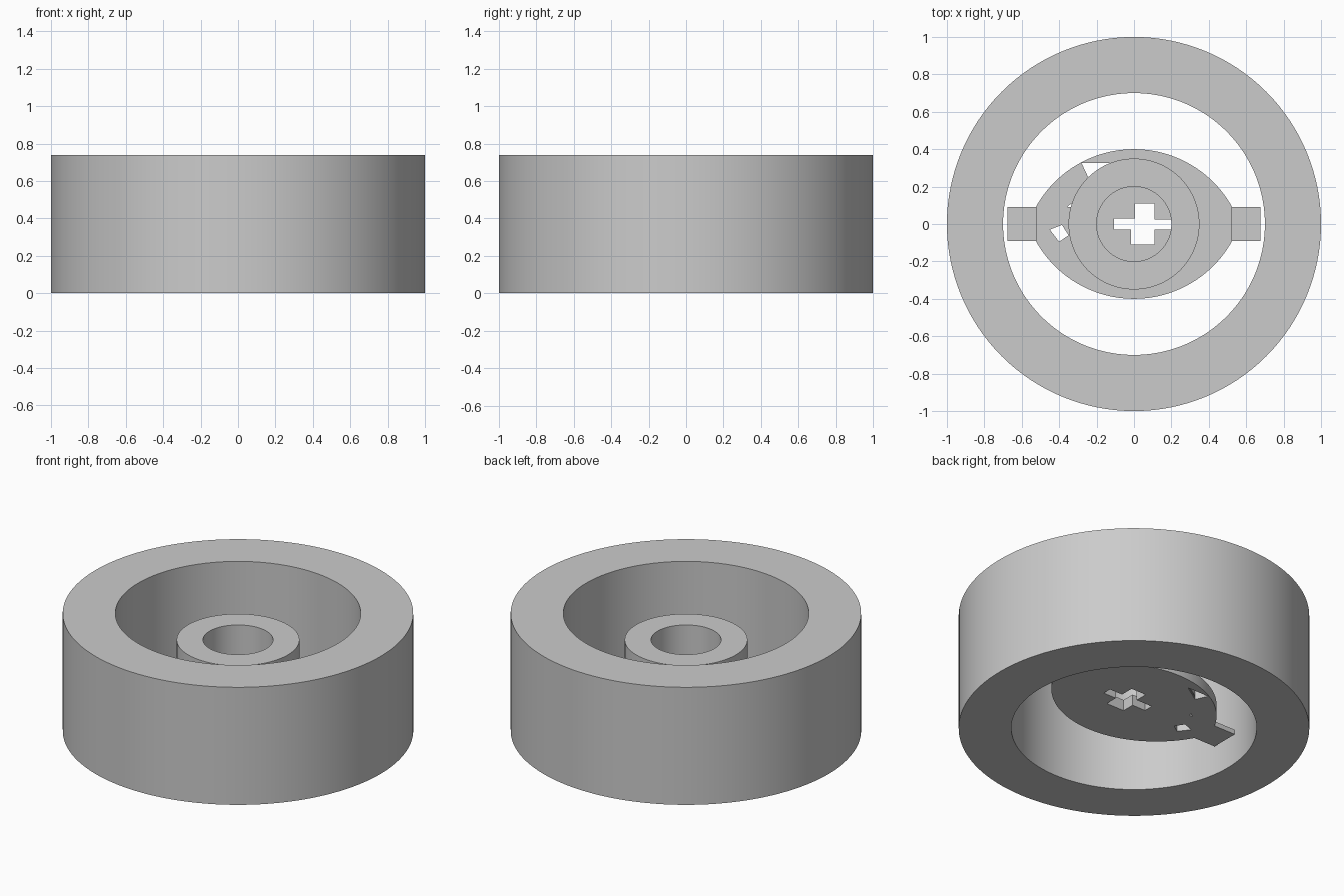
import bpy, bmesh, math
from mathutils import Matrix

cube = bpy.data.objects.get("Cube")
if cube:
    bpy.data.objects.remove(cube, do_unlink=True)

GREY = (0.6, 0.6, 0.6, 1.0)
grey = bpy.data.materials.new("light_grey")
grey.use_nodes = True
grey.diffuse_color = GREY
grey.node_tree.nodes["Principled BSDF"].inputs["Base Color"].default_value = GREY


def finish(name, bm):
    bmesh.ops.recalc_face_normals(bm, faces=bm.faces)
    mesh = bpy.data.meshes.new(name)
    bm.to_mesh(mesh)
    bm.free()
    mesh.materials.append(grey)
    obj = bpy.data.objects.new(name, mesh)
    bpy.context.collection.objects.link(obj)
    return obj


def tube(name, r_in, r_out, z0, z1, sides=128):
    """Lathe a rectangular section around the z axis."""
    bm = bmesh.new()
    section = [(r_in, z0), (r_out, z0), (r_out, z1), (r_in, z1)]
    verts = [bm.verts.new((r, 0, z)) for r, z in section]
    edges = [bm.edges.new((verts[i], verts[i - 1])) for i in range(4)]
    bmesh.ops.spin(bm, geom=verts + edges, axis=(0, 0, 1), cent=(0, 0, 0),
                   angle=math.tau, steps=sides, use_duplicate=False)
    bmesh.ops.remove_doubles(bm, verts=bm.verts, dist=1e-4)
    return finish(name, bm)


def prism(name, outline, z0, z1):
    """Extrude a flat outline upwards."""
    bm = bmesh.new()
    face = bm.faces.new([bm.verts.new((x, y, z0)) for x, y in outline])
    top = bmesh.ops.extrude_face_region(bm, geom=[face])["geom"]
    bmesh.ops.translate(bm, vec=(0, 0, z1 - z0),
                        verts=[v for v in top if isinstance(v, bmesh.types.BMVert)])
    return finish(name, bm)


def smooth(obj):
    bpy.ops.object.select_all(action="DESELECT")
    obj.select_set(True)
    bpy.context.view_layer.objects.active = obj
    bpy.ops.object.shade_smooth_by_angle(angle=math.radians(30))


# Outer ring and central hub
PLATE_Z, PLATE_TOP = 0.17, 0.24
smooth(tube("outer_ring", 0.70, 1.0, 0.0, 0.74))
smooth(tube("hub", 0.20, 0.35, PLATE_Z + 0.01, 0.573, 96))

# Lens-shaped plate: two arcs meeting at the tabs
R, OFFSET, HALF = 0.6, 0.2, 0.09
span = math.acos((OFFSET + HALF) / R)
arc = [(R * math.sin(a), R * math.cos(a) - OFFSET)
       for a in (span * (1 - i / 24) for i in range(49))]
plate = prism("lens_plate", arc + [(-x, -y) for x, y in arc], PLATE_Z, PLATE_TOP)

# Cross-shaped axle slot and small openings through the plate
cuts = [
    [(-.107, -.03), (-.015, -.03), (-.015, -.11), (.11, -.11), (.11, -.03), (.2, -.03),
     (.2, .025), (.11, .025), (.11, .11), (.005, .11), (.005, .03), (-.107, .03)],
    [(-.28, .325), (-.245, .25), (-.13, .325)],
    [(-.45, -.03), (-.40, -.095), (-.35, -.06), (-.385, -.005)],
    [(-.357, .092), (-.335, .09), (-.335, .11)],
]
cutters = []
for outline in cuts:
    cutter = prism("plate_cutter", outline, PLATE_Z - 0.1, PLATE_TOP + 0.1)
    cutter.hide_render = True
    cutters.append(cutter)
    mod = plate.modifiers.new("opening", "BOOLEAN")
    mod.operation = "DIFFERENCE"
    mod.solver = "EXACT"
    mod.object = cutter
graph = bpy.context.evaluated_depsgraph_get()
cut_mesh = bpy.data.meshes.new_from_object(plate.evaluated_get(graph))
plate.modifiers.clear()
plate.data = cut_mesh
for cutter in cutters:
    bpy.data.objects.remove(cutter, do_unlink=True)
smooth(plate)

# Thin side tabs
for side, name in ((1, "left_tab"), (-1, "right_tab")):
    xs = (side * 0.51, side * 0.675)
    prism(name, [(xs[0], -HALF), (xs[1], -HALF), (xs[1], HALF), (xs[0], HALF)],
          PLATE_Z, PLATE_Z + 0.03)
